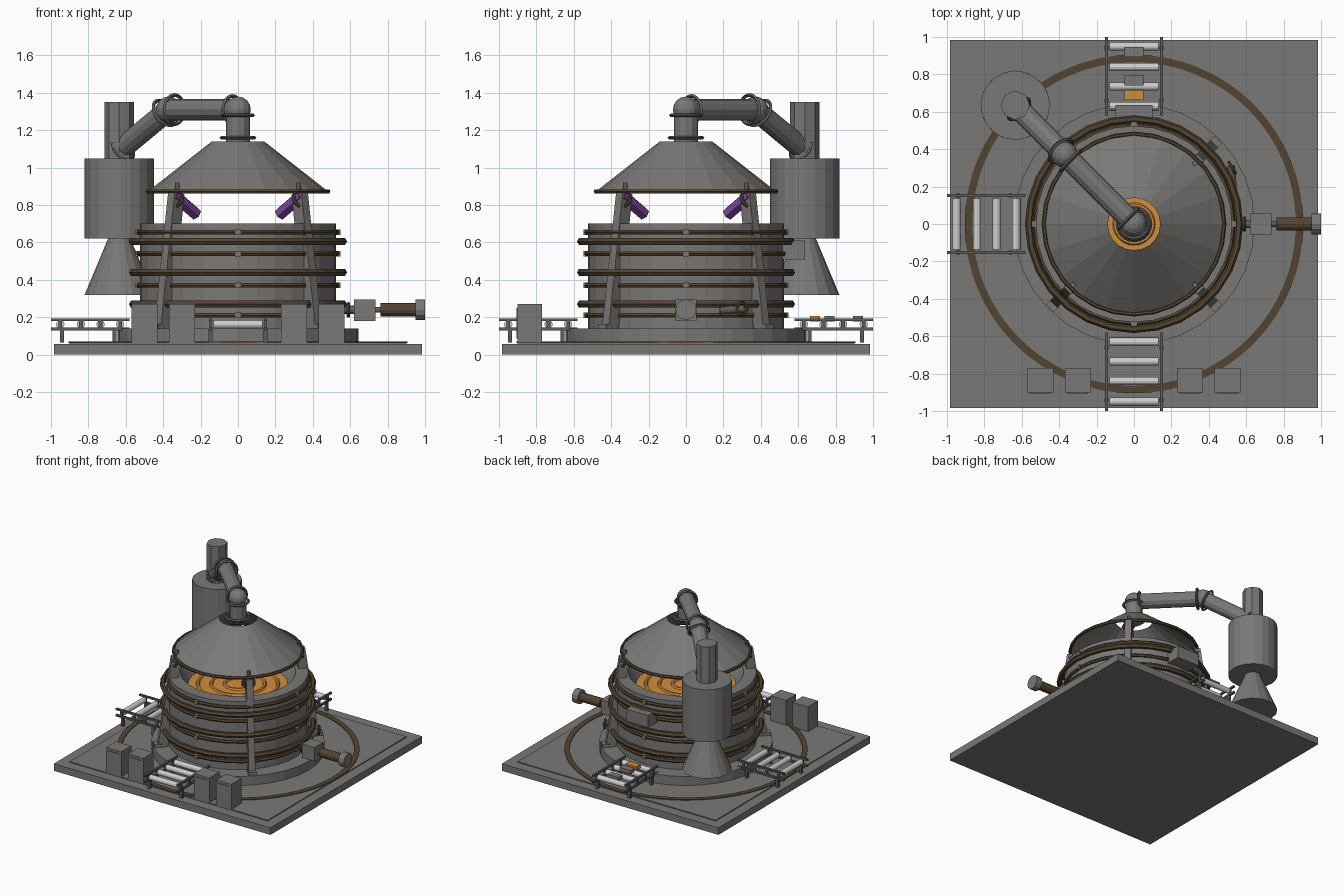
import bpy, bmesh, math
from mathutils import Vector, Matrix

if "Cube" in bpy.data.objects:
    bpy.data.objects.remove(bpy.data.objects["Cube"])


def material(name, rgb):
    m = bpy.data.materials.new(name)
    m.diffuse_color = (*rgb, 1)
    m.use_nodes = True
    m.node_tree.nodes["Principled BSDF"].inputs["Base Color"].default_value = m.diffuse_color
    return m


GREY = material("steel grey", (0.19, 0.19, 0.185))
DARK = material("dark steel", (0.11, 0.11, 0.11))
BROWN = material("brown copper", (0.085, 0.057, 0.03))
ORANGE = material("molten orange", (0.65, 0.27, 0.045))
PURPLE = material("torch purple", (0.22, 0.07, 0.38))
WHITE = material("pale roller", (0.62, 0.62, 0.62))


def finish(bm, name, mat):
    me = bpy.data.meshes.new(name)
    bmesh.ops.recalc_face_normals(bm, faces=bm.faces)
    bm.to_mesh(me)
    bm.free()
    me.materials.append(mat)
    ob = bpy.data.objects.new(name, me)
    bpy.context.collection.objects.link(ob)
    return ob


def box(name, mat, centre, size, angle=0):
    bm = bmesh.new()
    bmesh.ops.create_cube(bm, size=1, matrix=Matrix.Translation(centre)
                          @ Matrix.Rotation(angle, 4, 'Z') @ Matrix.Diagonal((*size, 1)))
    return finish(bm, name, mat)


def rod(name, mat, a, b, r, r2=None, sides=12):
    a, b = Vector(a), Vector(b)
    bm = bmesh.new()
    rot = (b - a).to_track_quat('Z', 'Y').to_matrix().to_4x4()
    bmesh.ops.create_cone(bm, cap_ends=True, segments=sides, radius1=r,
                          radius2=r if r2 is None else r2, depth=(b - a).length,
                          matrix=Matrix.Translation((a + b) / 2) @ rot)
    return finish(bm, name, mat)


def lathe(name, mat, profile, sides, closed=False, centre=(0, 0, 0), axis=(0, 0, 1)):
    """Revolve (radius, height) points about an axis through centre."""
    bm = bmesh.new()
    m = Matrix.Translation(centre) @ Vector(axis).to_track_quat('Z', 'Y').to_matrix().to_4x4()
    rings = [[bm.verts.new(m @ Vector((r * math.cos(t), r * math.sin(t), z)))
              for t in (math.tau * i / sides for i in range(sides))] for r, z in profile]
    for k in range(len(rings) if closed else len(rings) - 1):
        p, q = rings[k], rings[(k + 1) % len(rings)]
        for i in range(sides):
            j = (i + 1) % sides
            bm.faces.new((p[i], p[j], q[j], q[i]))
    return finish(bm, name, mat)


def torus(name, mat, centre, R, r, axis=(0, 0, 1), sides=28, minor=6):
    prof = [(R + r * math.cos(math.tau * k / minor), r * math.sin(math.tau * k / minor))
            for k in range(minor)]
    return lathe(name, mat, prof, sides, True, centre, axis)


def ball(name, mat, centre, r):
    bm = bmesh.new()
    bmesh.ops.create_uvsphere(bm, u_segments=14, v_segments=8, radius=r,
                              matrix=Matrix.Translation(centre))
    return finish(bm, name, mat)


# Base slab, raised floor, floor track and plinth
box("base_slab", GREY, (0, 0, 0.029), (1.97, 1.97, 0.058))
box("floor_plate", GREY, (0, 0, 0.061), (1.8, 1.8, 0.01))
lathe("floor_track", BROWN, [(0.865, 0.062), (0.905, 0.062), (0.905, 0.071), (0.865, 0.071)], 64, True)
rod("plinth", GREY, (0, 0, 0.06), (0, 0, 0.14), 0.645, sides=32)

# Furnace vessel with open mouth and molten bath
lathe("vessel", GREY, [(0.525, 0.14), (0.525, 0.70), (0.43, 0.70), (0.36, 0.58)], 32)
rod("molten_bath", ORANGE, (0, 0, 0.57), (0, 0, 0.60), 0.375, sides=32)
for R in (0.1, 0.2, 0.3):
    torus("bath_ripple", ORANGE, (0, 0, 0.60), R, 0.014)

# Coils around the vessel, with clamps on the four sides
for z in (0.27, 0.44, 0.605):
    torus("large_coil", BROWN, (0, 0, z), 0.562, 0.021)
for z in (0.21, 0.37, 0.54, 0.655):
    torus("small_coil", BROWN, (0, 0, z), 0.53, 0.014)
for k in range(4):
    t = k * math.pi / 2
    for z in (0.21, 0.37, 0.54, 0.655):
        box("coil_clamp", GREY, (0.53 * math.cos(t), 0.53 * math.sin(t), z), (0.036, 0.03, 0.03), t)

# Hood
lathe("hood", GREY, [(0.485, 0.87), (0.14, 1.14)], 20)
torus("hood_rim", BROWN, (0, 0, 0.873), 0.482, 0.012)

# Legs and torches on the diagonals
for sx in (-1, 1):
    for sy in (-1, 1):
        def diag(d, z):
            return Vector((sx * d, sy * d, z))
        turn = math.atan2(sy, sx)
        leg = box("leg", GREY, (0, 0, 0), (0.075, 0.05, 0.80))
        lean = (diag(0.33, 0.86) - diag(0.412, 0.07)).normalized()
        side = Vector((-math.sin(turn), math.cos(turn), 0))
        out = side.cross(lean)
        leg.matrix_world = Matrix.Translation(diag(0.371, 0.465)) @ Matrix(
            (out, side, lean)).transposed().to_4x4()
        box("leg_foot", GREY, diag(0.425, 0.15), (0.07, 0.06, 0.03), turn)
        rod("leg_pin", GREY, diag(0.325, 0.84), diag(0.325, 0.92), 0.013, sides=8)
        rod("torch", PURPLE, diag(0.345, 0.855), diag(0.225, 0.752), 0.035, sides=6)
        torus("torch_collar", BROWN, diag(0.33, 0.826), 0.042, 0.01,
              diag(0.345, 0.855) - diag(0.225, 0.752), 12)

# Exhaust duct from hood to cyclone
top, bend, end = Vector((0, 0, 1.31)), Vector((-0.37, 0.37, 1.31)), Vector((-0.635, 0.635, 1.09))
rod("duct_riser", GREY, (0, 0, 1.13), top, 0.065)
rod("duct_run", GREY, top, bend, 0.058)
rod("duct_drop", GREY, bend, end, 0.058)
for p in (top, bend):
    ball("duct_elbow", GREY, p, 0.07)
for p, d, r in (((0, 0, 1.16), (0, 0, 1), 0.1), ((0, 0, 1.28), (0, 0, 1), 0.092),
                (top + Vector((-0.03, 0.03, 0)), bend - top, 0.085),
                (bend + Vector((0.03, -0.03, 0)), bend - top, 0.09),
                (bend + Vector((-0.022, 0.022, -0.018)), end - bend, 0.09),
                (end + Vector((0.02, -0.02, 0.016)), end - bend, 0.085)):
    torus("duct_flange", DARK, p, r - 0.012, 0.01, d, 20, 4)

# Cyclone, its skirt and stack
cx, cy = -0.635, 0.635
rod("cyclone_body", GREY, (cx, cy, 0.62), (cx, cy, 1.05), 0.185, sides=20)
rod("cyclone_skirt", GREY, (cx, cy, 0.32), (cx, cy, 0.62), 0.185, 0.06, 16)
rod("stack", GREY, (cx, cy, 1.05), (cx, cy, 1.35), 0.078, sides=8)

# Tap box on the back wall
box("tap_box", GREY, (0, 0.57, 0.56), (0.2, 0.13, 0.1))


def conveyor(angle, half):
    """Roller table running outward along a direction."""
    rot = Matrix.Rotation(angle, 4, 'Z')

    def at(u, v, z):
        return rot @ Vector((u, v, z))
    for s in (-1, 1):
        for z, h in ((0.187, 0.014), (0.136, 0.016)):
            box("conveyor_rail", DARK, at(0.79, s * half, z), (0.42, 0.016, h), angle)
        for u in (0.66, 0.94):
            box("conveyor_leg", DARK, at(u, s * half, 0.1), (0.022, 0.022, 0.072), angle)
        for u in (0.63, 0.735, 0.84, 0.95):
            box("roller_bracket", DARK, at(u, s * half, 0.16), (0.02, 0.012, 0.05), angle)
    for u in (0.63, 0.735, 0.84, 0.95):
        rod("roller", WHITE, at(u, -half + 0.015, 0.162), at(u, half - 0.015, 0.162), 0.022)


conveyor(-math.pi / 2, 0.147)
conveyor(math.pi / 2, 0.147)
conveyor(math.pi, 0.152)

# Ingots on the back conveyor
for y, mat in ((0.92, GREY), (0.768, GREY), (0.69, ORANGE)):
    box("ingot", mat, (0, y, 0.191), (0.1, 0.053, 0.03))

# Control cabinets along the front
for x in (-0.5, -0.3, 0.3, 0.5):
    box("cabinet", GREY, (x, -0.835, 0.168), (0.14, 0.13, 0.205))
    box("cabinet_door", GREY, (x, -0.901, 0.168), (0.11, 0.008, 0.165))

# Side drive: gearbox, copper shaft and end drum
rod("drive_stub", DARK, (0.52, 0, 0.24), (0.63, 0, 0.24), 0.022)
torus("drive_collar", BROWN, (0.59, 0, 0.24), 0.032, 0.01, (1, 0, 0), 12)
box("gearbox", GREY, (0.678, 0, 0.238), (0.115, 0.11, 0.115))
rod("drive_link", DARK, (0.73, 0, 0.24), (0.78, 0, 0.24), 0.016)
rod("drive_shaft", BROWN, (0.762, 0, 0.24), (0.95, 0, 0.24), 0.036)
rod("end_drum", GREY, (0.948, 0, 0.24), (1.0, 0, 0.24), 0.056, sides=12)

# Small feed nozzle beside the drive
rod("nozzle", DARK, (0.53, 0.18, 0.235), (0.52, 0.31, 0.245), 0.02)
torus("nozzle_collar", BROWN, (0.525, 0.3, 0.245), 0.032, 0.01, (0.87, 0.5, 0), 12)
